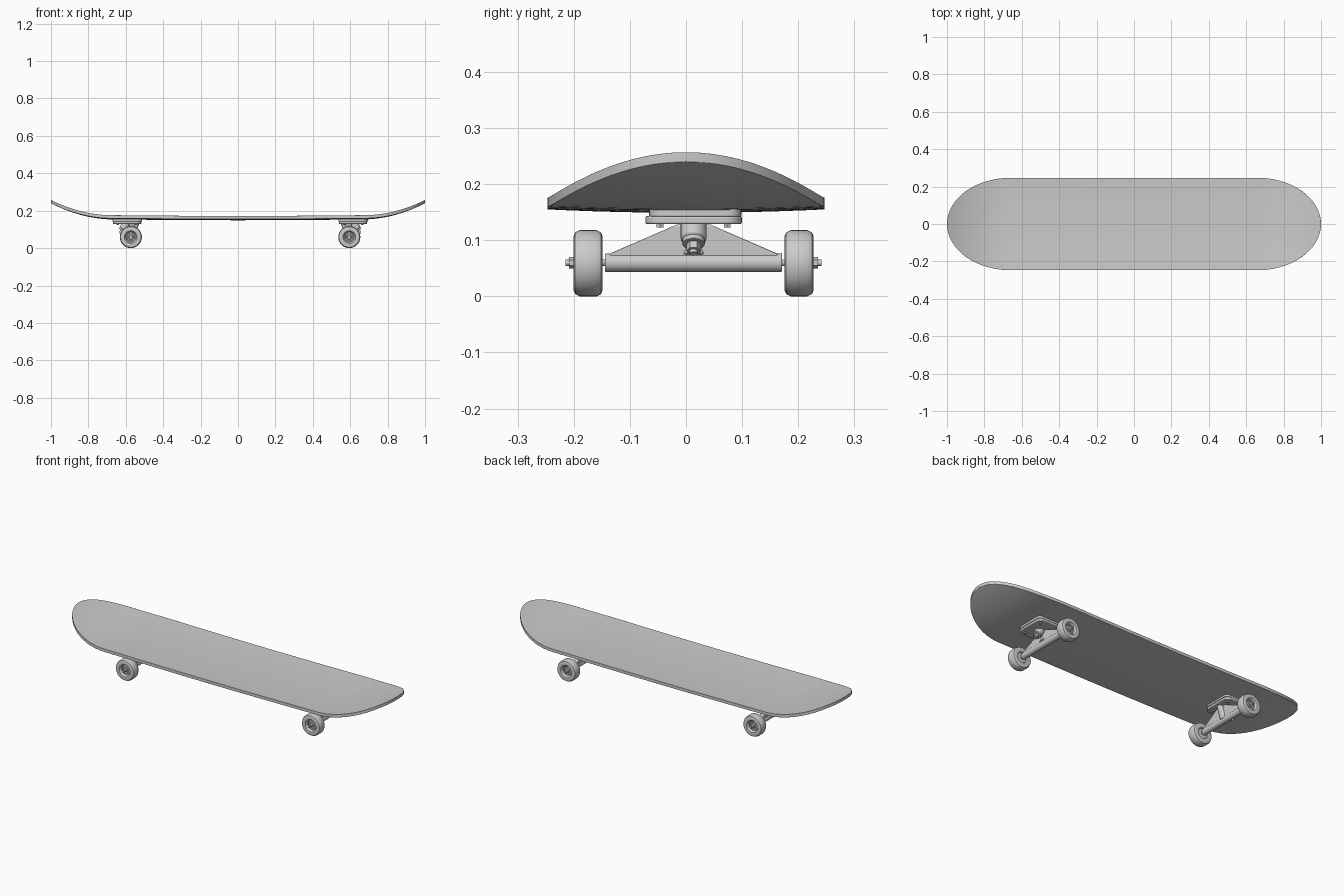
import bpy, bmesh, math
from mathutils import Vector

if "Cube" in bpy.data.objects:
    bpy.data.objects.remove(bpy.data.objects["Cube"])

CX, CY = 0.011, 0.0135      # centre of the truck pair
AX, AZ = 0.584, 0.060       # axle offset from centre, axle height
W, L, BEND = 0.247, 1.0, 0.66


def finish(name, bm, bevel=0.0, segs=2, smooth=True):
    bmesh.ops.recalc_face_normals(bm, faces=bm.faces)
    me = bpy.data.meshes.new(name)
    bm.to_mesh(me)
    bm.free()
    ob = bpy.data.objects.new(name, me)
    bpy.context.collection.objects.link(ob)
    bpy.ops.object.select_all(action='DESELECT')
    bpy.context.view_layer.objects.active = ob
    ob.select_set(True)
    if smooth:
        bpy.ops.object.shade_smooth_by_angle(angle=math.radians(35))
    if bevel:
        m = ob.modifiers.new("bevel", 'BEVEL')
        m.width, m.segments, m.limit_method = bevel, segs, 'ANGLE'
        m.angle_limit = math.radians(40)
    return ob


def rod(name, a, b, r1, r2=None, sides=24, bevel=0.0):
    a, b = Vector(a), Vector(b)
    bm = bmesh.new()
    bmesh.ops.create_cone(bm, cap_ends=True, segments=sides, radius1=r1,
                          radius2=r1 if r2 is None else r2, depth=(b - a).length)
    q = Vector((0, 0, 1)).rotation_difference(b - a)
    for v in bm.verts:
        v.co = q @ v.co + (a + b) / 2
    return finish(name, bm, bevel)


def prism(name, outline, z0, z1, bevel):
    bm = bmesh.new()
    lo = [bm.verts.new((x, y, z0)) for x, y in outline]
    f = bm.faces.new(lo)
    up = bmesh.ops.extrude_face_region(bm, geom=[f])['geom']
    for v in up:
        if isinstance(v, bmesh.types.BMVert):
            v.co.z = z1
    return finish(name, bm, bevel)


def rounded_rect(cx, cy, hx, hy, r, n=6):
    pts = []
    for k, (sx, sy) in enumerate([(1, 1), (-1, 1), (-1, -1), (1, -1)]):
        for i in range(n + 1):
            a = (k + i / n) * math.pi / 2
            pts.append((cx + sx * (hx - r) + r * math.cos(a),
                        cy + sy * (hy - r) + r * math.sin(a)))
    return pts


def lathe_y(name, profile, cx, cy, cz, s, n=40):
    # closed (radius, along-y) profile spun about the axle
    bm = bmesh.new()
    rings = []
    for i in range(n):
        a = 2 * math.pi * i / n
        rings.append([bm.verts.new((cx + r * math.cos(a), cy + s * y, cz + r * math.sin(a)))
                      for r, y in profile])
    m = len(profile)
    for i in range(n):
        p, q = rings[i], rings[(i + 1) % n]
        for j in range(m):
            k = (j + 1) % m
            bm.faces.new((p[j], p[k], q[k], q[j]))
    return finish(name, bm)


# deck: curved sheet with rounded ends, kicked nose and tail
def deck_point(x, v):
    t = max(0.0, (abs(x) - BEND) / (L - BEND))
    half = W * math.sqrt(max(0.0, 1 - t * t))
    z = 0.166 + 0.004 * min(abs(x) / 0.6, 1) ** 2 + 0.087 * t * t + 0.006 * v * v * (1 - t)
    return (x, v * half, z)


N, M = 16, 12
end = [BEND + (L - BEND) * math.sin(math.pi / 2 * i / N) for i in range(N + 1)]
xs = [-x for x in reversed(end)] + [BEND * i / 6 for i in range(-5, 6)] + end
bm = bmesh.new()
grid = [[bm.verts.new(deck_point(x, -1 + 2 * j / M)) for j in range(M + 1)] for x in xs]
for g, h in zip(grid, grid[1:]):
    for j in range(M):
        bm.faces.new((g[j], h[j], h[j + 1], g[j + 1]))
bmesh.ops.remove_doubles(bm, verts=bm.verts, dist=1e-5)
bmesh.ops.recalc_face_normals(bm, faces=bm.faces)
bm.faces.ensure_lookup_table()
if sum(f.normal.z for f in bm.faces) < 0:
    bmesh.ops.reverse_faces(bm, faces=bm.faces)
top = list(bm.faces)
ret = bmesh.ops.extrude_face_region(bm, geom=top, use_keep_orig=True)['geom']
for v in ret:
    if isinstance(v, bmesh.types.BMVert):
        v.co.z -= 0.017
finish("deck", bm, 0.004, 2)

# wheel cross-section, outward side is positive
WHEEL = [(0.030, -0.024), (0.048, -0.026), (0.055, -0.023), (0.059, -0.015),
         (0.059, 0.015), (0.055, 0.023), (0.048, 0.026), (0.034, 0.024),
         (0.029, 0.016), (0.026, 0.012), (0.026, -0.012)]
BEARING = [(0.006, -0.018), (0.027, -0.018), (0.027, 0.013), (0.023, 0.013),
           (0.021, 0.010), (0.015, 0.010), (0.013, 0.014), (0.006, 0.014)]

for end_name, s in (("front", 1), ("rear", -1)):
    def P(lx, y, z):
        return (CX + s * lx, CY + y, z)

    # mounting plates
    bx = CX + s * 0.604
    prism(end_name + "_riser_pad", rounded_rect(bx, CY + 0.003, 0.079, 0.082, 0.025), 0.142, 0.156, 0.002)
    prism(end_name + "_baseplate", rounded_rect(bx, CY, 0.076, 0.086, 0.030), 0.129, 0.143, 0.003)
    for dx in (-0.05, 0.05):
        for dy in (-0.06, 0.06):
            rod(end_name + "_bolt", P(0.604 + dx, dy, 0.132), P(0.604 + dx, dy, 0.123), 0.007, sides=6)

    # hanger: tube plus triangular web up to the baseplate
    rod(end_name + "_hanger_tube", P(AX, -0.158, AZ), P(AX, 0.158, AZ), 0.0165, bevel=0.002)
    bm = bmesh.new()
    for y, z in ((-0.15, 0.058), (0.15, 0.058), (0.15, 0.076), (0.03, 0.128), (-0.03, 0.128), (-0.15, 0.076)):
        w = 0.010 if abs(y) > 0.1 else 0.018
        for d in (-w, w):
            bm.verts.new(P(AX + d + (0 if abs(y) > 0.1 else -0.006), y, z))
    bmesh.ops.convex_hull(bm, input=bm.verts)
    finish(end_name + "_hanger_web", bm, 0.003)

    # pivot, bushing and kingpin
    rod(end_name + "_pivot", P(AX, 0, 0.07), P(0.553, 0, 0.134), 0.022, 0.015, bevel=0.002)
    rod(end_name + "_bushing", P(0.602, 0, 0.138), P(0.626, 0, 0.100), 0.023, bevel=0.004)
    rod(end_name + "_washer", P(0.625, 0, 0.101), P(0.630, 0, 0.093), 0.020, bevel=0.001)
    rod(end_name + "_kingpin_nut", P(0.629, 0, 0.094), P(0.637, 0, 0.081), 0.013, sides=6)
    rod(end_name + "_kingpin", P(0.61, 0, 0.125), P(0.640, 0, 0.076), 0.007, sides=16)

    # axle, wheels, bearings and nuts
    rod(end_name + "_axle", P(AX, -0.228, AZ), P(AX, 0.228, AZ), 0.006, sides=16)
    for side, k in (("left", -1), ("right", 1)):
        n = f"{end_name}_{side}"
        c = P(AX, k * 0.188, 0.059)
        lathe_y(n + "_wheel", WHEEL, *c, k)
        lathe_y(n + "_bearing", BEARING, *c, k, 32)
        rod(n + "_axle_nut", P(AX, k * 0.201, AZ), P(AX, k * 0.222, AZ), 0.010, sides=6)
